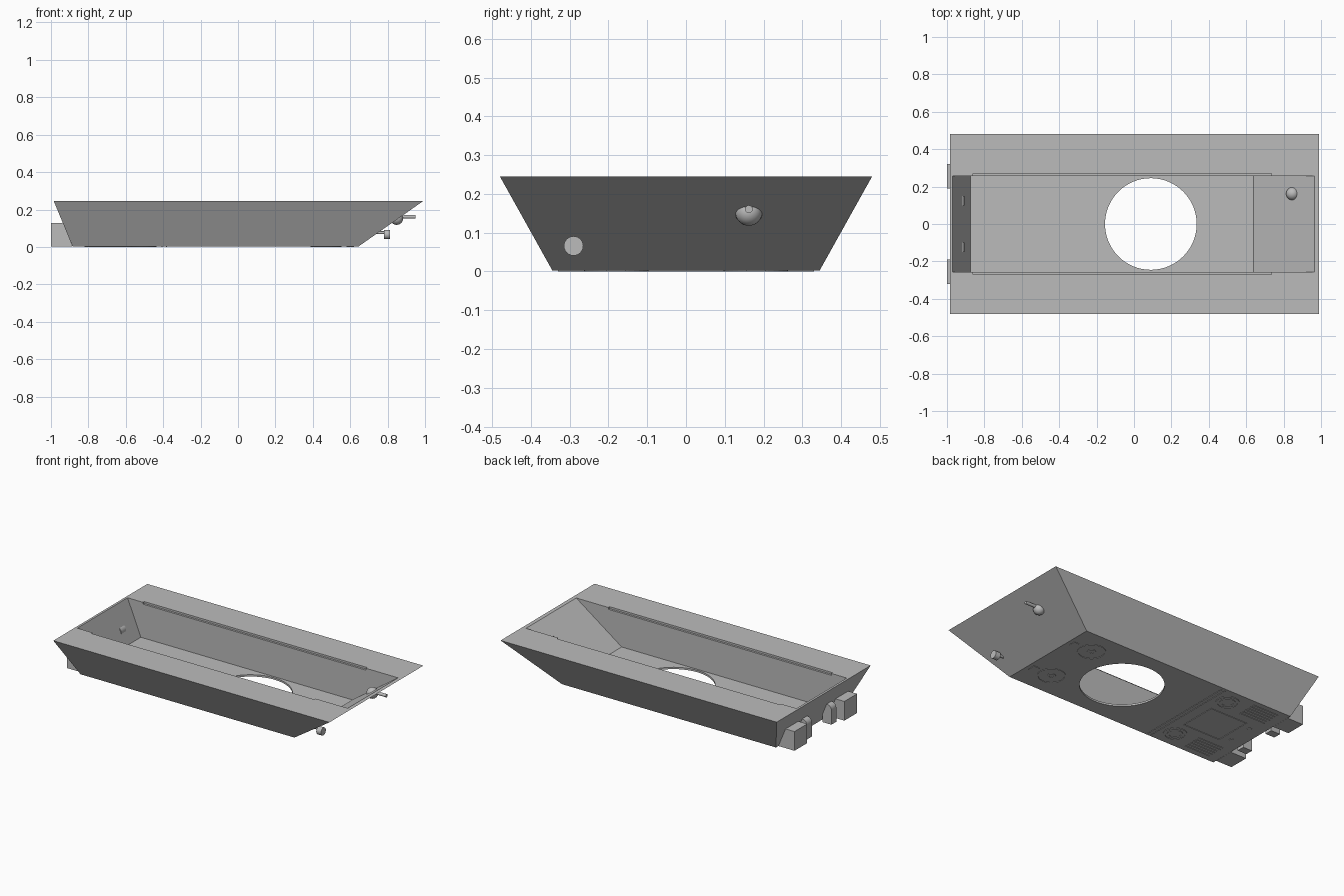
import bpy, bmesh, math
from mathutils import Vector, Matrix

if "Cube" in bpy.data.objects:
    bpy.data.objects.remove(bpy.data.objects["Cube"])

GREY = (0.5, 0.5, 0.5, 1)
metal = bpy.data.materials.new("plain grey")
metal.use_nodes = True
metal.diffuse_color = GREY
metal.node_tree.nodes["Principled BSDF"].inputs["Base Color"].default_value = GREY

BELLY = 0.003   # belly plate height; raised details reach down to the ground
TOP = 0.245


def finish(name, bm):
    bmesh.ops.recalc_face_normals(bm, faces=bm.faces)
    mesh = bpy.data.meshes.new(name)
    bm.to_mesh(mesh)
    bm.free()
    mesh.materials.append(metal)
    ob = bpy.data.objects.new(name, mesh)
    bpy.context.collection.objects.link(ob)
    return ob


def frustum(name, low, high, z0, z1):
    """Six-sided solid between two rectangles given as (x0, x1, y0, y1)."""
    bm = bmesh.new()
    for (x0, x1, y0, y1), z in ((low, z0), (high, z1)):
        for x in (x0, x1):
            for y in (y0, y1):
                bm.verts.new((x, y, z))
    bmesh.ops.convex_hull(bm, input=bm.verts)
    bmesh.ops.dissolve_limit(bm, angle_limit=0.01, verts=bm.verts, edges=bm.edges)
    return finish(name, bm)


def box(name, x0, x1, y0, y1, z0, z1):
    return frustum(name, (x0, x1, y0, y1), (x0, x1, y0, y1), z0, z1)


def cylinder(name, centre, radius, depth, axis="Z", sides=32):
    bm = bmesh.new()
    bmesh.ops.create_cone(bm, cap_ends=True, segments=sides, radius1=radius,
                          radius2=radius, depth=depth)
    direction = {"X": (1, 0, 0), "Y": (0, 1, 0), "Z": (0, 0, 1)}[axis]
    turn = Vector((0, 0, 1)).rotation_difference(Vector(direction)).to_matrix().to_4x4()
    bm.transform(Matrix.Translation(centre) @ turn)
    ob = finish(name, bm)
    smooth(ob)
    return ob


def smooth(ob):
    bpy.ops.object.select_all(action="DESELECT")
    ob.select_set(True)
    bpy.context.view_layer.objects.active = ob
    bpy.ops.object.shade_smooth_by_angle(angle=math.radians(35))


def ring(name, x, y, outer, inner):
    """Flat raised ring on the belly."""
    bm = bmesh.new()
    n = 32
    loops = []
    for r, z in ((inner, BELLY), (inner, 0), (outer, 0), (outer, BELLY)):
        loops.append([bm.verts.new((x + r * math.cos(math.tau * i / n),
                                    y + r * math.sin(math.tau * i / n), z))
                      for i in range(n)])
    for a, b in zip(loops, loops[1:] + loops[:1]):
        for i in range(n):
            j = (i + 1) % n
            bm.faces.new((a[i], a[j], b[j], b[i]))
    return finish(name, bm)


def cut(target, cutter):
    mod = target.modifiers.new(cutter.name, "BOOLEAN")
    mod.operation = "DIFFERENCE"
    mod.solver = "EXACT"
    mod.object = cutter
    bpy.context.view_layer.objects.active = target
    bpy.ops.object.modifier_apply(modifier=mod.name)
    bpy.data.objects.remove(cutter)


# Hull: tapered tub with an open cavity, round floor opening and rim notches
hull = frustum("hull", (-0.885, 0.645, -0.345, 0.345),
               (-0.985, 0.99, -0.48, 0.48), BELLY, TOP)
grow = 0.02
cut(hull, frustum("cavity_cutter", (-0.875, 0.64, -0.257, 0.257),
                  (-0.97 - grow * 0.41, 0.965 + grow * 1.41, -0.257, 0.257),
                  0.015, TOP + grow))
cut(hull, cylinder("floor_opening_cutter", (0.09, 0, 0), 0.245, 0.1, sides=64))
for side in (-1, 1):
    edges = sorted((side * 0.25, side * 0.27))
    cut(hull, box("rim_notch_cutter", -0.86, 0.735, *edges, TOP - 0.012, TOP + 0.02))

# Ball mount with a short barrel, and a lamp on a stub, on the sloped plate
bm = bmesh.new()
bmesh.ops.create_uvsphere(bm, u_segments=24, v_segments=16, radius=0.035)
bmesh.ops.translate(bm, verts=bm.verts, vec=(0.848, 0.162, 0.153))
smooth(finish("ball_mount", bm))
cylinder("barrel", (0.9, 0.162, 0.161), 0.01, 0.1, "X", 16)
cylinder("lamp", (0.797, -0.29, 0.066), 0.025, 0.034, "X", 24)
cylinder("lamp_stub", (0.762, -0.29, 0.076), 0.008, 0.05, "X", 12)

# Mirrored parts
for side, label in ((-1, "right"), (1, "left")):
    def span(a, b):
        return tuple(sorted((side * a, side * b)))

    # Rear blocks and rounded towing lugs
    frustum("rear_block_" + label, (-1.0, -0.886, *span(0.19, 0.32)),
            (-1.0, -0.933, *span(0.19, 0.32)), BELLY, 0.127)
    box("towing_lug_" + label, -0.97, -0.905, *span(0.1, 0.15), BELLY, 0.095)
    cylinder("towing_lug_top_" + label, (-0.9375, side * 0.125, 0.095),
             0.0325, 0.05, "Y", 24)

    # Front belly hatches
    ring("front_hatch_" + label, 0.47, side * 0.18, 0.083, 0.076)
    ring("front_hatch_hub_" + label, 0.47, side * 0.18, 0.026, 0.012)
    box("vision_block_" + label, 0.58, 0.62, *span(0.155, 0.205), 0, BELLY)

    # Rear belly vents, grilles and bolts
    ring("vent_outer_" + label, -0.505, side * 0.235, 0.07, 0.058)
    ring("vent_inner_" + label, -0.505, side * 0.235, 0.046, 0.036)
    for i in range(6):
        y = 0.18 + i * 0.024
        box("grille_slat_" + label, -0.82, -0.64, *span(y, y + 0.011), 0, BELLY)
    cylinder("belly_bolt_" + label, (-0.8, side * 0.08, BELLY / 2), 0.015, BELLY)

    # Long edges of the square access panel
    box("panel_edge_" + label, -0.745, -0.475, *span(0.119, 0.125), 0, BELLY)

# Cross strips: panel ends and belly seam
for x in (-0.745, -0.481):
    box("panel_end", x, x + 0.006, -0.125, 0.125, 0, BELLY)
for x in (-0.385, -0.41):
    box("belly_seam", x, x + 0.005, -0.33, 0.33, 0, BELLY)
